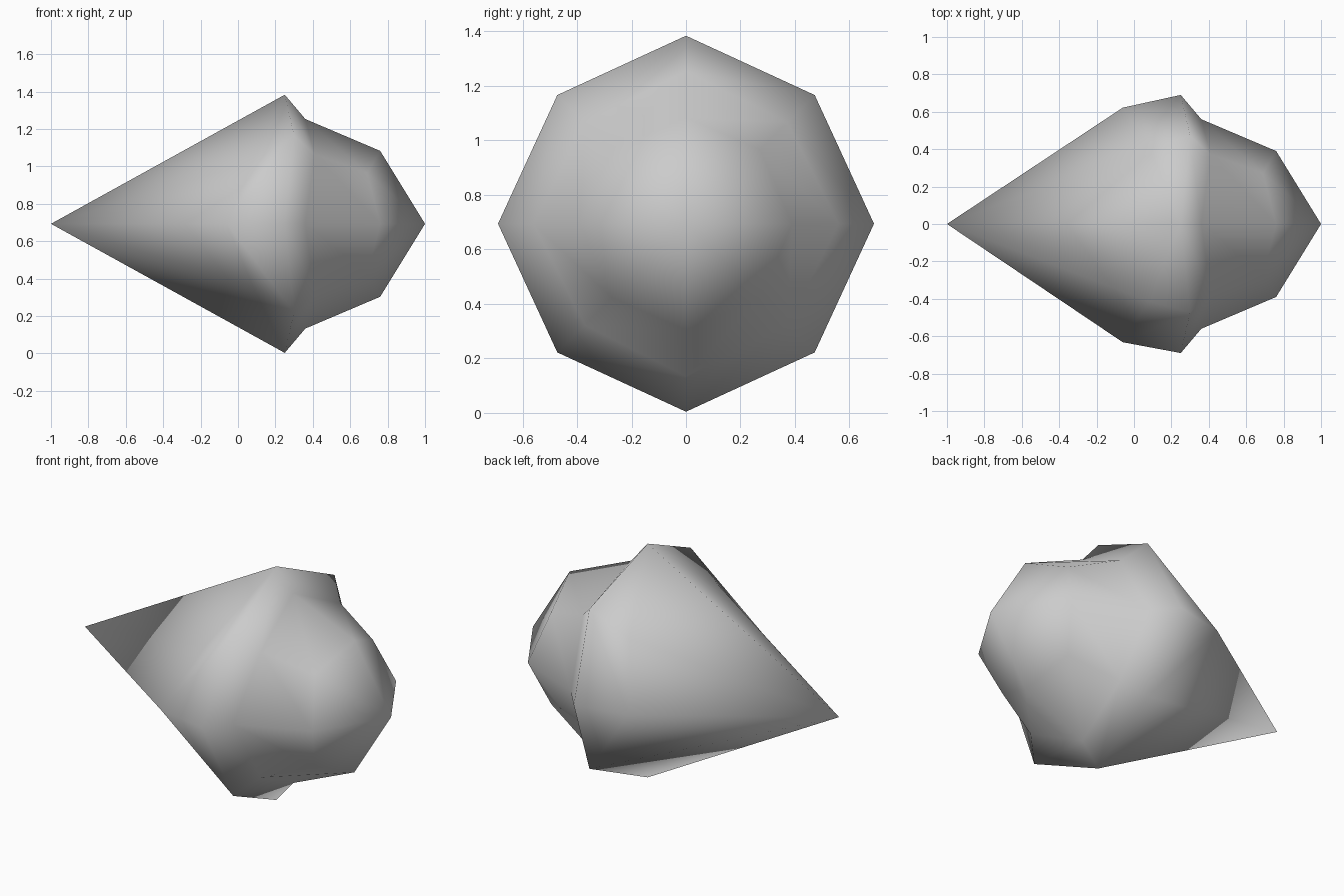
import bpy, bmesh
from math import sin, cos, pi

cube = bpy.data.objects.get("Cube")
if cube:
    bpy.data.objects.remove(cube, do_unlink=True)

MID = 0.693  # height of the long axis
SIDES = 8

# One plain material
grey = bpy.data.materials.new("stone_grey")
grey.use_nodes = True
colour = (0.6, 0.6, 0.6, 1)
grey.diffuse_color = colour
grey.node_tree.nodes["Principled BSDF"].inputs["Base Color"].default_value = colour

bm = bmesh.new()


def ring(x_axis, r_axis, x_diag, r_diag):
    """Eight points round the long axis; every second one is a diagonal."""
    points = []
    for i in range(SIDES):
        x, r = (x_diag, r_diag) if i % 2 else (x_axis, r_axis)
        a = 2 * pi * i / SIDES
        points.append(bm.verts.new((x, r * cos(a), MID + r * sin(a))))
    return points


# Rim, waist and nose rings, then the two end points
rim = ring(0.25, 0.69, 0.30, 0.668)
waist = ring(0.36, 0.56, 0.41, 0.526)
nose_ring = ring(0.76, 0.39, 0.69, 0.384)
nose = bm.verts.new((1, 0, MID))
tip = bm.verts.new((-1, 0, MID))

# Blunt end
for i in range(SIDES):
    j = (i + 1) % SIDES
    bm.faces.new((rim[i], rim[j], waist[j], waist[i]))
    bm.faces.new((waist[i], waist[j], nose_ring[j], nose_ring[i]))
    bm.faces.new((nose_ring[i], nose_ring[j], nose))

# Pointed cone: a raised shoulder on each flank, and bent ridges behind the
# rim everywhere but the lower back quarter
for flank, y in ((0, 0.622), (4, -0.632)):
    shoulder = bm.verts.new((-0.06, y, MID))
    side = 1 if y > 0 else -1
    for step in (1, -1):
        diagonal = rim[(flank + step) % SIDES]
        axis = rim[(flank + 2 * step) % SIDES]
        ridge = diagonal
        up = 1 if axis.co.z > MID else -1
        if side < 0 or up > 0:
            ridge = bm.verts.new((0.08, 0.414 * side, MID + 0.334 * up))
            bm.faces.new((shoulder, ridge, diagonal))
            bm.faces.new((ridge, axis, diagonal))
        bm.faces.new((tip, shoulder, ridge))
        bm.faces.new((tip, ridge, axis))
        bm.faces.new((shoulder, diagonal, rim[flank]))

bmesh.ops.recalc_face_normals(bm, faces=bm.faces)
for face in bm.faces:
    face.smooth = True

mesh = bpy.data.meshes.new("pointed_stone")
bm.to_mesh(mesh)
bm.free()
mesh.materials.append(grey)
stone = bpy.data.objects.new("pointed_stone", mesh)
bpy.context.collection.objects.link(stone)
